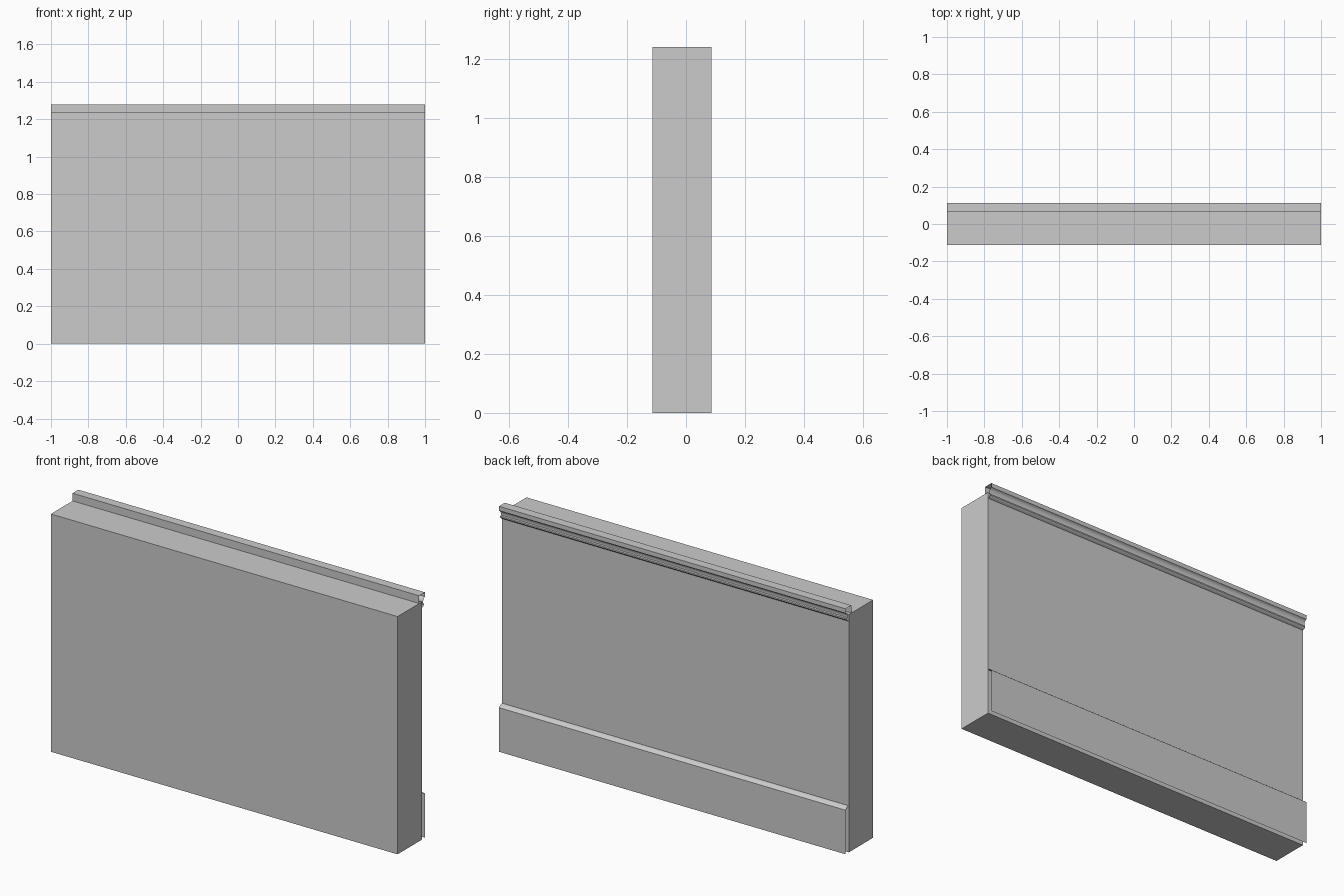
import bpy, bmesh, math

if "Cube" in bpy.data.objects:
    bpy.data.objects.remove(bpy.data.objects["Cube"])

W = 1.0            # half length
BACK = 0.0865      # moulded face of the wall


def mesh_object(name, bm):
    mesh = bpy.data.meshes.new(name)
    bm.to_mesh(mesh)
    bm.free()
    obj = bpy.data.objects.new(name, mesh)
    bpy.context.collection.objects.link(obj)
    return obj


def moulding(name, profile):
    """Open-ended strip: sweep a (y, z) profile along x."""
    bm = bmesh.new()
    rows = [[bm.verts.new((x, y, z)) for x in (-W, W)] for y, z in profile]
    for (a, b), (c, d) in zip(rows, rows[1:]):
        bm.faces.new((a, c, d, b))
    obj = mesh_object(name, bm)
    bpy.ops.object.select_all(action='DESELECT')
    obj.select_set(True)
    bpy.context.view_layer.objects.active = obj
    bpy.ops.object.shade_smooth_by_angle(angle=math.radians(30))
    return obj


# wall slab
bm = bmesh.new()
bmesh.ops.create_cube(bm, size=1)
bmesh.ops.scale(bm, vec=(2 * W, 0.2, 1.24), verts=bm.verts)
bmesh.ops.translate(bm, vec=(0, BACK - 0.1, 0.62), verts=bm.verts)
mesh_object("wall", bm)

# skirting board with a sloping top edge
moulding("skirting_board", [
    (BACK, 0.243), (0.099, 0.241), (0.113, 0.230), (0.113, 0.0)][::-1])

# cap rail: flat top, square lip, hollow cove and a small lower bead
moulding("cap_rail", [
    (BACK, 1.207), (0.097, 1.211), (0.103, 1.218), (0.103, 1.225),
    (0.097, 1.228), (0.097, 1.238), (0.100, 1.247), (0.106, 1.254),
    (0.113, 1.257), (0.113, 1.28), (0.065, 1.28), (0.065, 1.24)])
